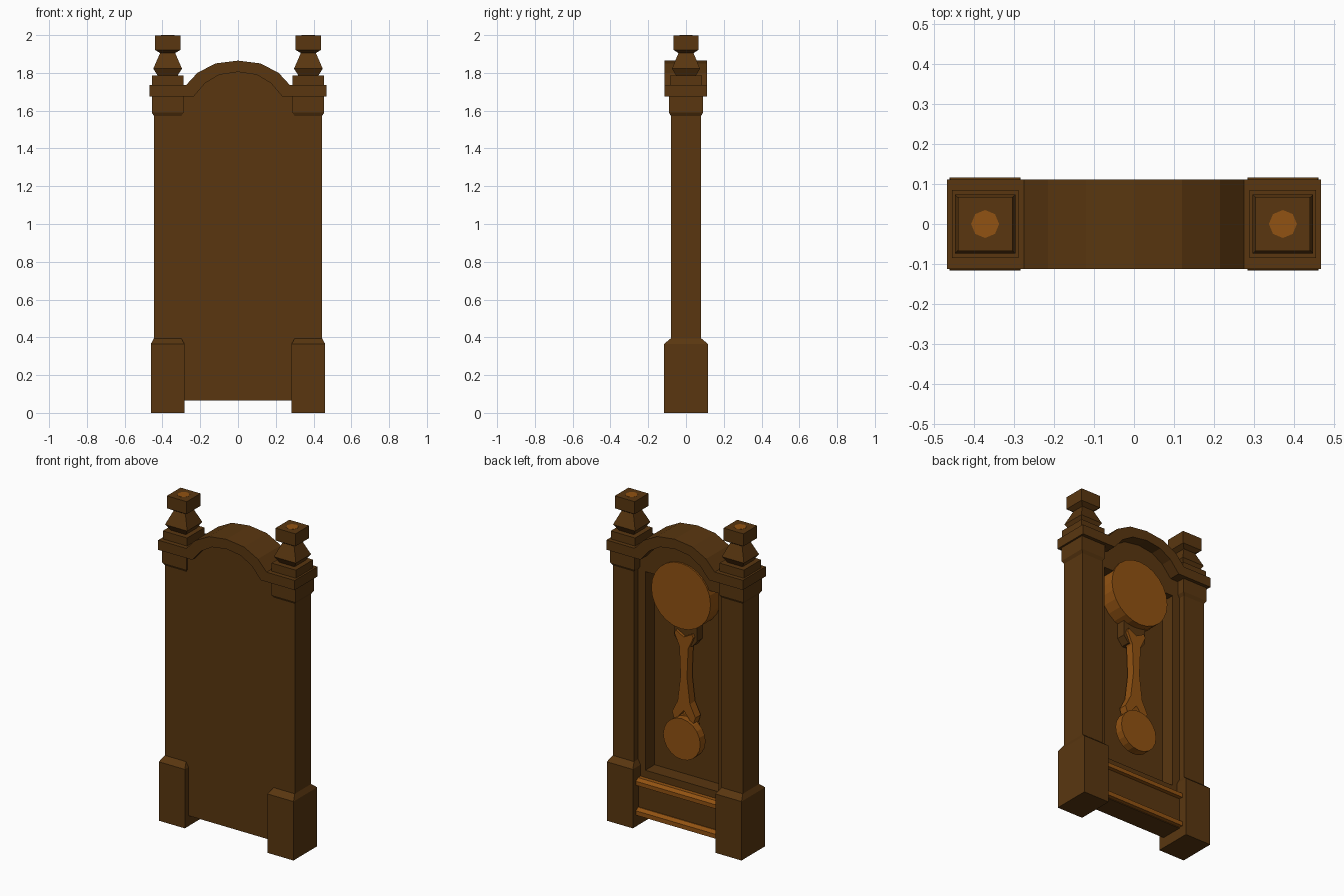
import bpy, bmesh, math

if "Cube" in bpy.data.objects:
    bpy.data.objects.remove(bpy.data.objects["Cube"])


def material(name, color):
    m = bpy.data.materials.new(name)
    m.diffuse_color = (*color, 1)
    m.use_nodes = True
    m.node_tree.nodes["Principled BSDF"].inputs["Base Color"].default_value = m.diffuse_color
    return m


WOOD = material("dark wood", (0.100, 0.037, 0.005))
BRASS = material("warm brass", (0.285, 0.085, 0.006))


def finish(name, bm, mat):
    bmesh.ops.recalc_face_normals(bm, faces=bm.faces)
    mesh = bpy.data.meshes.new(name)
    bm.to_mesh(mesh)
    bm.free()
    mesh.materials.append(mat)
    ob = bpy.data.objects.new(name, mesh)
    bpy.context.collection.objects.link(ob)
    return ob


def prism(name, pts, y0, y1, mat):
    """Extrude an XZ outline from y0 to y1."""
    bm = bmesh.new()
    face = bm.faces.new([bm.verts.new((x, y0, z)) for x, z in pts])
    out = bmesh.ops.extrude_face_region(bm, geom=[face])["geom"]
    verts = [v for v in out if isinstance(v, bmesh.types.BMVert)]
    bmesh.ops.translate(bm, verts=verts, vec=(0, y1 - y0, 0))
    return finish(name, bm, mat)


def box(name, x0, x1, y0, y1, z0, z1, mat):
    return prism(name, [(x0, z0), (x1, z0), (x1, z1), (x0, z1)], y0, y1, mat)


def stack(name, cx, rings, mat):
    """Rectangular rings (half x, half y, z) joined upward."""
    bm = bmesh.new()
    loops = [[bm.verts.new((cx + sx * hx, sy * hy, z))
              for sx, sy in ((-1, -1), (1, -1), (1, 1), (-1, 1))]
             for hx, hy, z in rings]
    bm.faces.new(loops[0])
    bm.faces.new(loops[-1])
    for a, b in zip(loops, loops[1:]):
        for i in range(4):
            j = (i + 1) % 4
            bm.faces.new((a[i], a[j], b[j], b[i]))
    return finish(name, bm, mat)


def disc(name, r, z, y0, y1, sides, mat):
    pts = [(r * math.cos(2 * math.pi * i / sides),
            z + r * math.sin(2 * math.pi * i / sides)) for i in range(sides)]
    return prism(name, pts, y0, y1, mat)


def mirrored(half):
    """Close a right-hand outline with its mirror; centre points stay single."""
    return half + [(-x, z) for x, z in reversed(half) if x > 0]


# Corner posts: plinth foot, column, capital, finial and brass cap
for side, s in (("left", -1), ("right", 1)):
    cx = s * 0.3725
    stack(side + "_foot", cx, [(0.089, 0.116, 0), (0.089, 0.116, 0.365),
                               (0.0725, 0.08, 0.395)], WOOD)
    stack(side + "_column", cx, [(0.0725, 0.08, 0.39), (0.0725, 0.08, 1.58)], WOOD)
    stack(side + "_capital", cx, [(0.0725, 0.08, 1.572), (0.084, 0.09, 1.59),
                                  (0.084, 0.09, 1.675)], WOOD)
    stack(side + "_finial_base", cx, [(0.083, 0.085, 1.735), (0.083, 0.085, 1.785)], WOOD)
    stack(side + "_finial", cx, [(0.052, 0.052, 1.785), (0.076, 0.074, 1.822),
                                 (0.04, 0.04, 1.905), (0.068, 0.067, 1.922),
                                 (0.068, 0.067, 1.999)], WOOD)
    bm = bmesh.new()
    bmesh.ops.create_cone(bm, cap_ends=True, segments=8, radius1=0.035,
                          radius2=0.035, depth=0.004)
    bmesh.ops.translate(bm, verts=bm.verts, vec=(cx, 0, 1.998))
    finish(side + "_finial_cap", bm, BRASS)

# Arched cornice running through the whole depth
inner = [(0.235, 1.675), (0.175, 1.745), (0.10, 1.79), (0, 1.805)]
outer = [(0.4675, 1.675), (0.4675, 1.735), (0.275, 1.735), (0.215, 1.80),
         (0.12, 1.85), (0, 1.865)]
arch_in = inner + [(-x, z) for x, z in reversed(inner[:-1])]
arch_out = outer + [(-x, z) for x, z in reversed(outer[:-1])]
prism("arched_cornice", arch_out + arch_in[::-1], -0.113, 0.111, WOOD)

# Solid board across the -y side
prism("case_board", mirrored([(0.30, 0.065), (0.30, 1.675)] + inner), -0.08, -0.05, WOOD)

# Frame around the pendulum opening
for side, s in (("left", -1), ("right", 1)):
    box(side + "_stile", *sorted((s * 0.25, s * 0.30)), -0.05, 0.04, 0.33, 1.57, WOOD)
prism("arched_head_board", mirrored([(0.30, 1.57), (0.30, 1.675)] + inner),
      -0.05, 0.04, WOOD)
box("bottom_rail", -0.30, 0.30, -0.05, 0.04, 0.065, 0.34, WOOD)

# Base panel between two brass mouldings
box("base_panel", -0.29, 0.29, 0.04, 0.06, 0.065, 0.29, WOOD)
for name, z0, z1 in (("upper_moulding", 0.255, 0.295), ("lower_moulding", 0.07, 0.112)):
    prof = [(0.04, z0), (0.085, z0), (0.085, z1 - 0.015), (0.065, z1), (0.04, z1)]
    bm = bmesh.new()
    ends = [[bm.verts.new((x, y, z)) for y, z in prof] for x in (-0.287, 0.287)]
    for e in ends:
        bm.faces.new(e)
    for i in range(len(prof)):
        j = (i + 1) % len(prof)
        bm.faces.new((ends[0][i], ends[0][j], ends[1][j], ends[1][i]))
    finish(name, bm, BRASS)

# Dial
disc("dial", 0.203, 1.49, -0.05, 0.05, 24, BRASS)

# Pendulum: hanger, forked rod and bob
prism("pendulum_hanger", mirrored([(0.045, 1.17), (0.078, 1.21), (0.078, 1.36)]),
      -0.05, 0.005, WOOD)
rod = [(0, 1.225), (0.055, 1.255), (0.065, 1.235), (0.03, 1.16), (0.022, 0.98),
       (0.042, 0.82), (0.08, 0.745), (0.065, 0.70), (0.045, 0.715), (0, 0.77)]
prism("pendulum_rod", rod + [(-x, z) for x, z in reversed(rod[1:-1])],
      -0.03, 0.022, BRASS)
disc("pendulum_bob_back", 0.075, 0.665, -0.03, 0.0, 16, BRASS)
disc("pendulum_bob", 0.127, 0.60, -0.01, 0.042, 20, BRASS)
